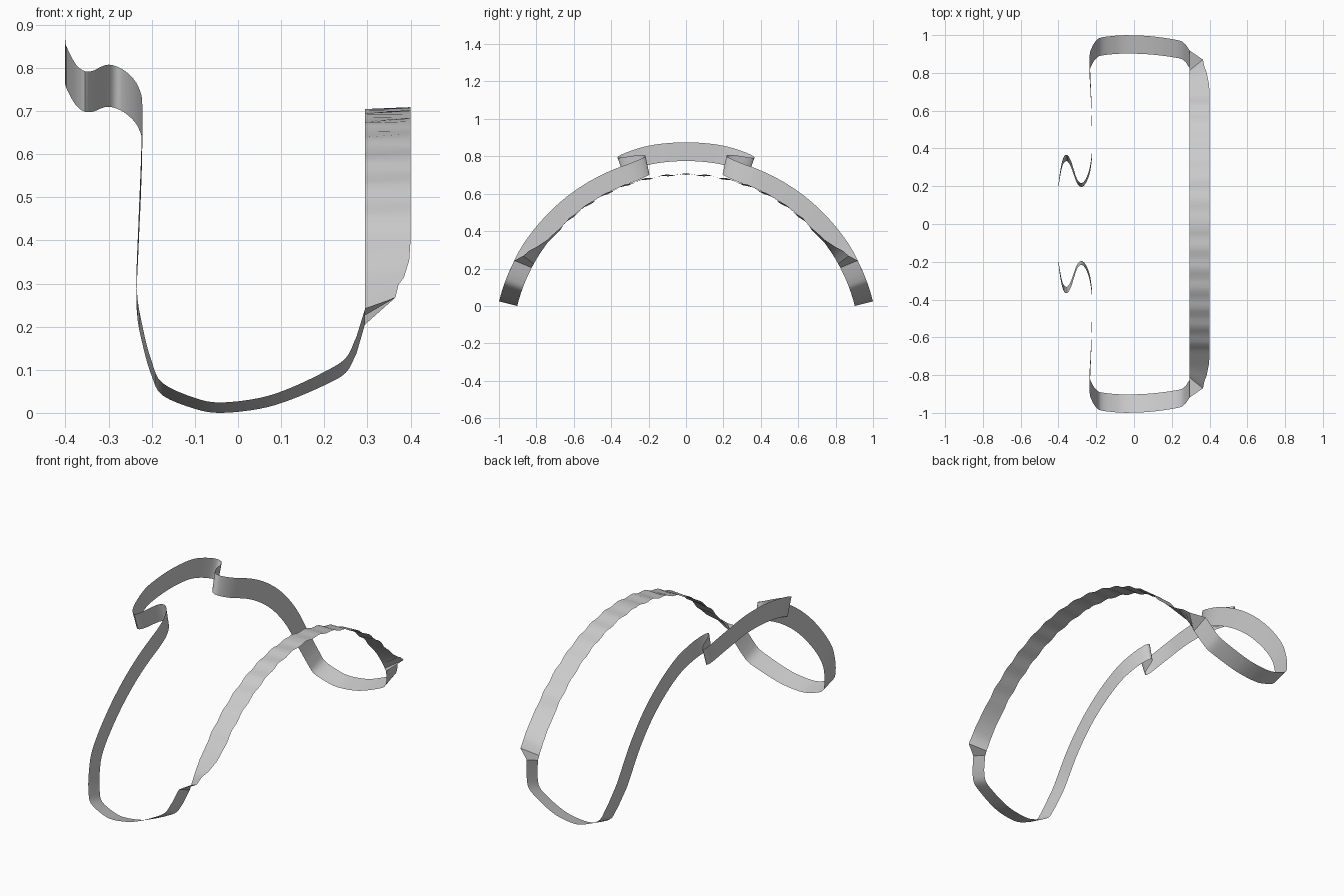
import bpy
import bmesh
from math import sin, cos, radians
from mathutils import Vector

if "Cube" in bpy.data.objects:
    bpy.data.objects.remove(bpy.data.objects["Cube"], do_unlink=True)

AXIS_Z = -0.225   # height of the axis the band arches around
RADIUS = 1.03     # outer edge radius
WIDTH = 0.1       # band width


def polar(x, r, deg):
    """Point at angle deg from straight up, around the x axis."""
    a = radians(deg)
    return Vector((x, r * sin(a), AXIS_Z + r * cos(a)))


def smooth_path(points, steps):
    """Catmull-Rom curve through 2D control points."""
    pts = [Vector(p) for p in points]
    pts = [2 * pts[0] - pts[1]] + pts + [2 * pts[-1] - pts[-2]]
    out = []
    for a, b, c, d in zip(pts, pts[1:], pts[2:], pts[3:]):
        for i in range(steps):
            t = i / steps
            out.append(0.5 * (2 * b + (c - a) * t + (2 * a - 5 * b + 4 * c - d) * t * t
                              + (3 * b - a - 3 * c + d) * t ** 3))
    return out + [pts[-2]]


# Upright part: (x, angle) from the front middle, through the hook, to the lower end
upright = [(-.4, 0), (-.4, 5.5), (-.4, 10.5), (-.39, 15), (-.375, 18.7), (-.355, 19.8),
           (-.335, 18.3), (-.318, 15.5), (-.3, 12.8), (-.28, 11.9), (-.26, 12.8),
           (-.24, 15.5), (-.228, 19), (-.222, 24), (-.225, 38), (-.231, 50), (-.235, 60),
           (-.22, 66), (-.2, 70.5), (-.175, 73.4), (-.1, 75.4), (-.04, 76), (.05, 75.4),
           (.12, 74.1), (.2, 71.9), (.25, 70), (.275, 67)]
rails = []
for x, deg in smooth_path(upright, 4):
    r = RADIUS + max(0, -.23 - x) * .41
    rails.append((polar(x, r - WIDTH, deg), polar(x, r, deg)))

# Twist: inner edge angle, then outer edge x, radius and angle
for inner, x, r, deg in [(62.5, .295, 1.03, 63), (61, .365, 1.0, 60.5), (59, .372, .985, 58),
                         (57, .385, .965, 56), (53, .397, .94, 52)]:
    rails.append((polar(.294, RADIUS - WIDTH, inner), polar(x, r, deg)))

# Flat rear arch with a slight ripple
for i in range(33):
    deg = 48 * (1 - i / 32)
    r = RADIUS - WIDTH
    rails.append((polar(.295, r - .004 + .004 * sin(deg * .9), deg),
                  polar(.4, r + .004 * sin(deg * .9 + 1.5), deg)))

# Mirror to the other side to close the loop
flip = Vector((1, -1, 1))
rails += [(a * flip, b * flip) for a, b in rails[-2:0:-1]]

bm = bmesh.new()
rows = [(bm.verts.new(a), bm.verts.new(b)) for a, b in rails]
for (a, b), (c, d) in zip(rows, rows[1:] + rows[:1]):
    bm.faces.new((a, c, d, b))
mesh = bpy.data.meshes.new("looped_band")
bm.to_mesh(mesh)
bm.free()

grey = bpy.data.materials.new("plain_grey")
grey.use_nodes = True
colour = (.6, .6, .6, 1)
grey.diffuse_color = colour
grey.node_tree.nodes["Principled BSDF"].inputs["Base Color"].default_value = colour
mesh.materials.append(grey)

band = bpy.data.objects.new("looped_band", mesh)
bpy.context.collection.objects.link(band)
bpy.ops.object.select_all(action='DESELECT')
band.select_set(True)
bpy.context.view_layer.objects.active = band
bpy.ops.object.shade_smooth_by_angle(angle=radians(30))
